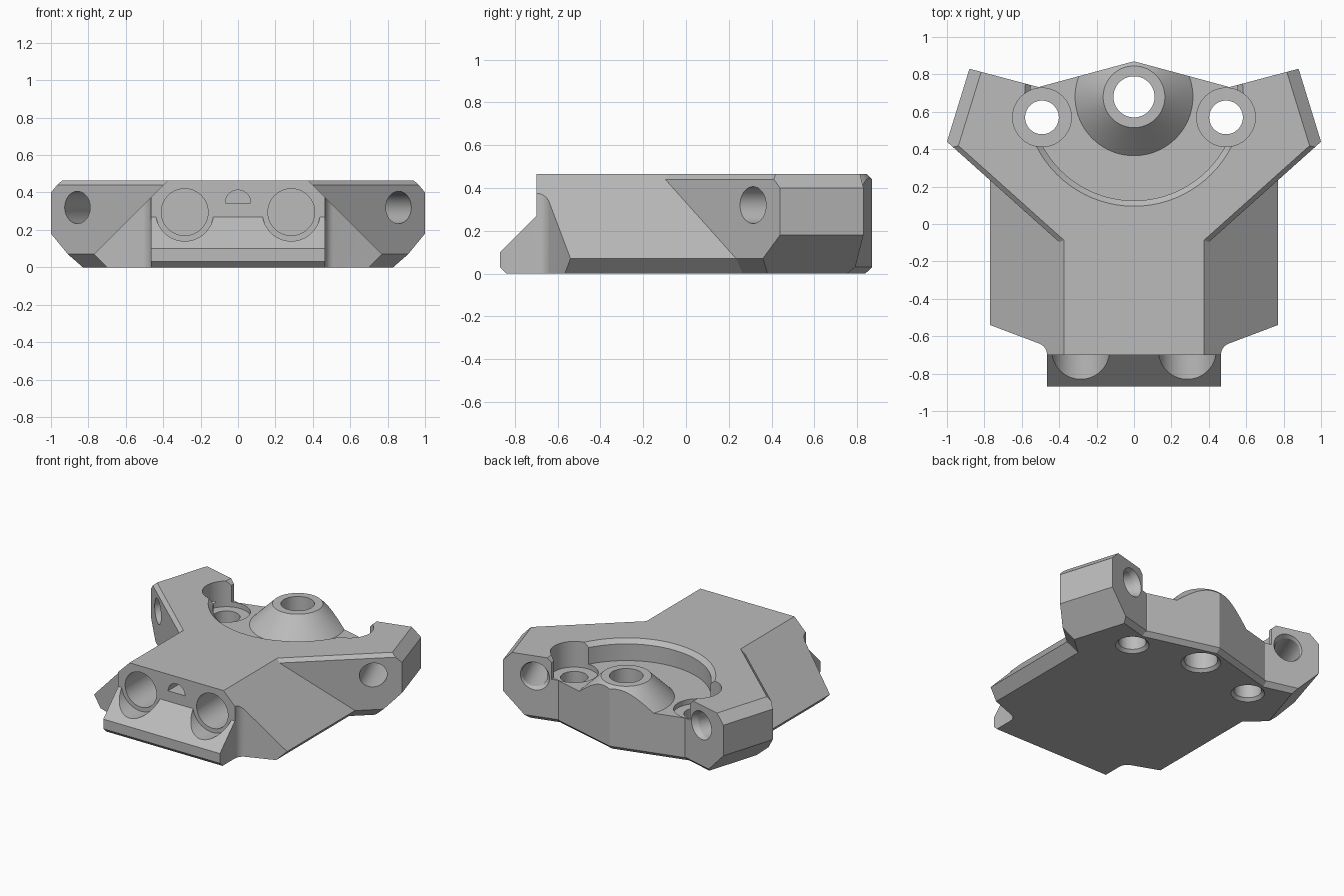
import bpy, bmesh, math
from mathutils import Vector, Matrix

cube = bpy.data.objects.get("Cube")
if cube:
    bpy.data.objects.remove(cube, do_unlink=True)

TOP = 0.465
mat = bpy.data.materials.new("light_grey")
mat.use_nodes = True
mat.diffuse_color = (0.5, 0.5, 0.5, 1)
mat.node_tree.nodes["Principled BSDF"].inputs["Base Color"].default_value = (0.5, 0.5, 0.5, 1)


def finish(bm, name):
    bmesh.ops.recalc_face_normals(bm, faces=bm.faces)
    mesh = bpy.data.meshes.new(name)
    bm.to_mesh(mesh)
    bm.free()
    obj = bpy.data.objects.new(name, mesh)
    bpy.context.collection.objects.link(obj)
    mesh.materials.append(mat)
    return obj


def prism(points, direction):
    """Extrude a closed 3D outline along a direction."""
    bm = bmesh.new()
    face = bm.faces.new([bm.verts.new(p) for p in points])
    ext = bmesh.ops.extrude_face_region(bm, geom=[face], use_keep_orig=True)
    moved = [e for e in ext["geom"] if isinstance(e, bmesh.types.BMVert)]
    bmesh.ops.translate(bm, verts=moved, vec=direction)
    bmesh.ops.recalc_face_normals(bm, faces=bm.faces)
    return bm


def clip(bm, point, normal):
    """Slice away everything beyond a plane and close the cut."""
    bmesh.ops.bisect_plane(bm, geom=bm.verts[:] + bm.edges[:] + bm.faces[:], dist=1e-5,
                           plane_co=point, plane_no=Vector(normal).normalized(), clear_outer=True)
    bmesh.ops.holes_fill(bm, edges=[e for e in bm.edges if e.is_boundary], sides=0)
    bmesh.ops.recalc_face_normals(bm, faces=bm.faces)


def rod(name, a, b, r1, r2=None):
    """Cylinder or cone between two points."""
    a, b = Vector(a), Vector(b)
    rot = (b - a).to_track_quat("Z", "Y").to_matrix().to_4x4()
    bm = bmesh.new()
    bmesh.ops.create_cone(bm, cap_ends=True, segments=56, radius1=r1,
                          radius2=r1 if r2 is None else r2, depth=(b - a).length,
                          matrix=Matrix.Translation((a + b) / 2) @ rot)
    return finish(bm, name)


def combine(target, tool, operation="DIFFERENCE"):
    tool.hide_render = True
    mod = target.modifiers.new("combine", "BOOLEAN")
    mod.operation, mod.solver, mod.object = operation, "EXACT", tool
    bpy.context.view_layer.objects.active = target
    bpy.ops.object.modifier_apply(modifier=mod.name)
    bpy.data.objects.remove(tool, do_unlink=True)


# Body with sloping skirt, front nose and filleted inner corners
half = [(0.465, -0.87)]
for i in range(8):
    ang = math.radians(180 - 10 * i)
    half.append((0.53 + 0.065 * math.cos(ang), -0.70 + 0.065 * math.sin(ang)))
half += [(0.77, -0.54), (0.77, 0.5), (0.5, 0.735)]
outline = half + [(0, 0.87)] + [(-x, y) for x, y in reversed(half)]
bm = prism([(x, y, 0) for x, y in outline], (0, 0, TOP))
for s in (1, -1):
    clip(bm, (s * 0.77, 0, 0.07), (s, 0, 1))
    clip(bm, (s * 0.77, 0, 0.07), (s, 0, -1))
    clip(bm, (0, 0.87, 0.03), (s * 0.26, 0.965, -1))
clip(bm, (0, -0.87, 0.03), (0, -1, -1))
body = finish(bm, "mount_body")

# Step and slope over the nose
step = [(-0.70, 0.27), (-0.70, 0.7), (-1.1, 0.7), (-1.1, -0.13)]
combine(body, finish(prism([(-1, y, z) for y, z in step], (2, 0, 0)), "nose_step"))

# Chamfered arms
for s in (1, -1):
    plan = [(0.05, -0.41), (1, 0.44), (0.88, 0.83), (0.05, 0.61)]
    bm = prism([(s * x, y, 0) for x, y in plan], (0, 0, TOP))
    clip(bm, (s, 0.44, 0.44), (s * 0.667, -0.745, 1))
    clip(bm, (s, 0.44, 0.07), (s * 0.667, -0.745, -1))
    clip(bm, (s, 0.44, 0.40), (s * 0.956, 0.294, 1))
    clip(bm, (s, 0.44, 0.18), (s * 0.956, 0.294, -1))
    clip(bm, (s * 0.88, 0.83, 0.03), (-s * 0.26, 0.965, -1))
    combine(body, finish(bm, "arm"), "UNION")

# Round recess that leaves a conical boss standing
profile = [(0.315, 0.315), (0.555, 0.315), (0.555, 0.435), (0.685, 0.565),
           (0.685, 0.6), (0.165, 0.6), (0.165, TOP)]
bm = bmesh.new()
rings = []
for i in range(80):
    a = math.tau * i / 80
    rings.append([bm.verts.new((r * math.cos(a), 0.68 + r * math.sin(a), z)) for r, z in profile])
for i in range(80):
    p, q = rings[i - 1], rings[i]
    for j in range(len(profile)):
        bm.faces.new((p[j - 1], p[j], q[j], q[j - 1]))
combine(body, finish(bm, "recess"))

# Centre bore with countersink below
combine(body, rod("centre_bore", (0, 0.68, -0.1), (0, 0.68, 0.7), 0.11))
combine(body, rod("centre_sink", (0, 0.68, -0.02), (0, 0.68, 0.03), 0.15, 0.10))

for s in (1, -1):
    # Screw seats and their bores
    x, y = s * 0.492, 0.57
    combine(body, rod("screw_seat", (x, y, 0.28), (x, y, 0.7), 0.157))
    combine(body, rod("screw_bore", (x, y, -0.1), (x, y, 0.5), 0.09))
    combine(body, rod("screw_sink", (x, y, -0.02), (x, y, 0.03), 0.13, 0.08))
    # Bores through the arms, widened at the back
    a, b = Vector((s * 0.86, 0.31, 0.32)), Vector((s * 0.67, 0.775, 0.32))
    d = (b - a).normalized()
    combine(body, rod("arm_bore", a - d * 0.2, b + d * 0.2, 0.086))
    combine(body, rod("arm_sink", b - d * 0.04, b + d * 0.06, 0.08, 0.13))
    # Front sockets with clearance through the nose
    x, z = s * 0.285, 0.295
    combine(body, rod("socket", (x, -1, z), (x, -0.40, z), 0.125))
    combine(body, rod("socket_clearance", (x, -1, z), (x, -0.70, z), 0.155))

# Half-round slot between the sockets
arc = [(0.068 * math.cos(math.pi * i / 16), 0.345 + 0.068 * math.sin(math.pi * i / 16))
       for i in range(17)]
combine(body, finish(prism([(x, -0.8, z) for x, z in arc], (0, 0.25, 0)), "half_round_slot"))

# Smooth curved walls, keep edges crisp
bpy.ops.object.select_all(action="DESELECT")
body.select_set(True)
bpy.context.view_layer.objects.active = body
bpy.ops.object.shade_smooth_by_angle(angle=math.radians(20))
